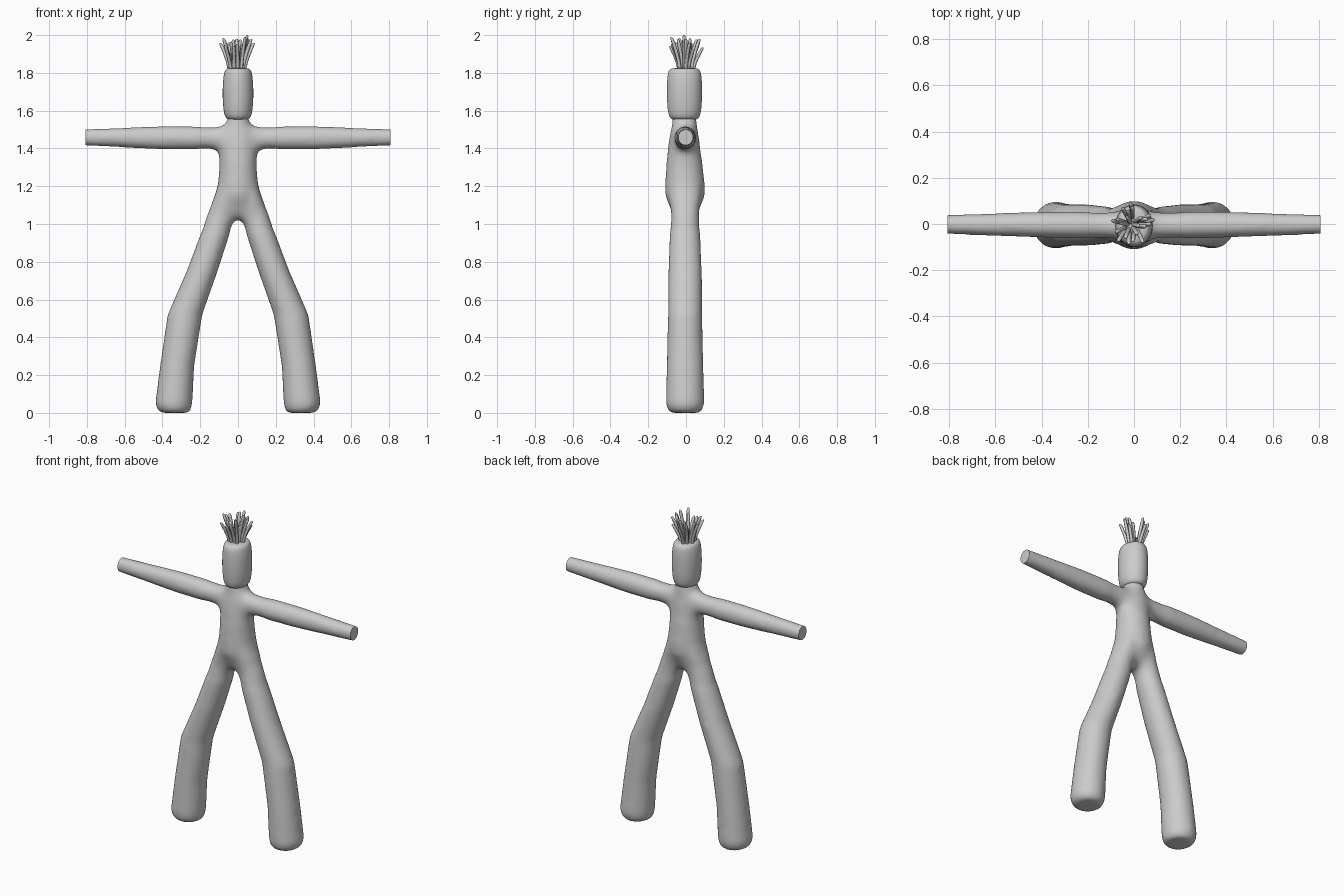
import bpy, bmesh, math, random
from mathutils import Vector

if "Cube" in bpy.data.objects:
    bpy.data.objects.remove(bpy.data.objects["Cube"])

random.seed(4)

grey = bpy.data.materials.new("plain grey")
grey.diffuse_color = (0.6, 0.6, 0.6, 1)
grey.use_nodes = True
grey.node_tree.nodes["Principled BSDF"].inputs["Base Color"].default_value = grey.diffuse_color


def loft(bm, rings, sides, axis="z", flip=1):
    """Closed tube through elliptical rings: (centre x, y, z, radius a, radius b)."""
    loops = []
    for cx, cy, cz, a, b in rings:
        loop = []
        for i in range(sides):
            t = 2 * math.pi * i / sides
            u, v = a * math.cos(t), b * math.sin(t)
            off = Vector((u, v, 0)) if axis == "z" else Vector((0, u, v))
            p = Vector((cx, cy, cz)) + off
            loop.append(bm.verts.new((p.x * flip, p.y, p.z)))
        loops.append(loop)
    faces = [bm.faces.new(loops[0]), bm.faces.new(loops[-1])]
    for lo, hi in zip(loops, loops[1:]):
        for i in range(sides):
            j = (i + 1) % sides
            faces.append(bm.faces.new((lo[i], lo[j], hi[j], hi[i])))
    bmesh.ops.recalc_face_normals(bm, faces=faces)


def make(name, bm):
    mesh = bpy.data.meshes.new(name)
    bm.to_mesh(mesh)
    bm.free()
    mesh.materials.append(grey)
    obj = bpy.data.objects.new(name, mesh)
    bpy.context.collection.objects.link(obj)
    return obj


def smooth(obj, angle):
    bpy.ops.object.select_all(action="DESELECT")
    obj.select_set(True)
    bpy.context.view_layer.objects.active = obj
    bpy.ops.object.shade_smooth_by_angle(angle=math.radians(angle))


# Body: torso, arms and legs as overlapping tubes
Y = -0.005
leg = [(.335, Y, 0, .072, .078), (.338, Y, .015, .09, .093), (.34, Y, .05, .099, .103),
       (.322, Y, .25, .091, .098), (.281, Y, .52, .093, .091), (.19, Y, .75, .083, .09),
       (.12, Y, .95, .078, .082), (.09, Y, 1.05, .078, .078), (.06, Y, 1.15, .064, .085),
       (.04, Y, 1.25, .055, .085)]
arm = [(0, -.005, 1.455, .06, .062), (.2, -.004, 1.455, .059, .063),
       (.4, -.003, 1.456, .057, .063), (.84, -.002, 1.459, .042, .043)]
torso = [(0, Y, 1.03, .05, .05), (0, Y, 1.09, .09, .085), (0, Y, 1.15, .11, .105),
         (0, Y, 1.21, .108, .105), (0, Y - .003, 1.3, .099, .098), (0, Y - .005, 1.4, .1, .09),
         (0, Y - .005, 1.47, .1, .08), (0, Y - .003, 1.515, .085, .072),
         (0, Y - .003, 1.535, .062, .066), (0, Y - .003, 1.575, .056, .064)]
bm = bmesh.new()
loft(bm, torso, 32)
for side in (1, -1):
    loft(bm, leg, 32, flip=side)
    loft(bm, arm, 32, axis="x", flip=side)
rough = make("body_rough", bm)

# Fuse the tubes into one skin
remesh = rough.modifiers.new("fuse", "REMESH")
remesh.mode = "VOXEL"
remesh.voxel_size = 0.012
fused = bpy.data.meshes.new_from_object(
    rough.evaluated_get(bpy.context.evaluated_depsgraph_get()))
bpy.data.objects.remove(rough)
bm = bmesh.new()
bm.from_mesh(fused)

# Soften everything a little, and the shoulder and hip joints more
joints = [v for v in bm.verts if abs(v.co.x) < .22 and (.95 < v.co.z < 1.12 or 1.34 < v.co.z < 1.53)]
for verts, steps in ((joints, 28), (list(bm.verts), 10)):
    for _ in range(steps):
        bmesh.ops.smooth_vert(bm, verts=verts, factor=.5,
                              use_axis_x=True, use_axis_y=True, use_axis_z=True)

# Flat wrist ends
for side in (1, -1):
    cut = bmesh.ops.bisect_plane(bm, geom=bm.verts[:] + bm.edges[:] + bm.faces[:],
                                 plane_co=(.807 * side, 0, 0), plane_no=(side, 0, 0),
                                 clear_outer=True)
    rim = [e for e in cut["geom_cut"] if isinstance(e, bmesh.types.BMEdge)]
    bmesh.ops.holes_fill(bm, edges=rim, sides=0)
bmesh.ops.recalc_face_normals(bm, faces=bm.faces)
low = min(v.co.z for v in bm.verts)
bmesh.ops.translate(bm, verts=bm.verts, vec=(0, 0, -low))
smooth(make("body", bm), 50)

# Head: a tall rounded block
head = [(0, -.008, 1.552, .045, .055), (0, -.008, 1.556, .062, .074), (0, -.008, 1.58, .075, .087),
        (0, -.008, 1.64, .081, .093), (0, -.008, 1.7, .083, .094), (0, -.008, 1.76, .08, .093),
        (0, -.008, 1.8, .075, .089), (0, -.008, 1.82, .066, .08), (0, -.008, 1.826, .05, .06)]
bm = bmesh.new()
loft(bm, head, 24)
head_obj = make("head", bm)
sub = head_obj.modifiers.new("round", "SUBSURF")
sub.levels = sub.render_levels = 1
smooth(head_obj, 60)

# Hair: bent strands fanning out from the crown
bm = bmesh.new()
count = 22
for i in range(count):
    t = i * 2.4 + random.uniform(-.3, .3)
    spread = math.sqrt((i + .5) / count)
    root, tip = .042 * spread, .02 + .075 * spread
    top = 2.0 if i == 5 else random.uniform(1.92, 1.99)
    bend = random.uniform(-.25, .25)
    strand = []
    for k in (0, .3, .6, .85, .96, 1):
        r = root + (tip - root) * k ** 1.4
        a = t + bend * k
        w = .0095 if k < .9 else (.008 if k < 1 else .004)
        strand.append((r * math.cos(a) - .008, r * math.sin(a) - .002,
                       1.815 + (top - 1.815) * k, w, w))
    loft(bm, strand, 8)
smooth(make("hair", bm), 60)
